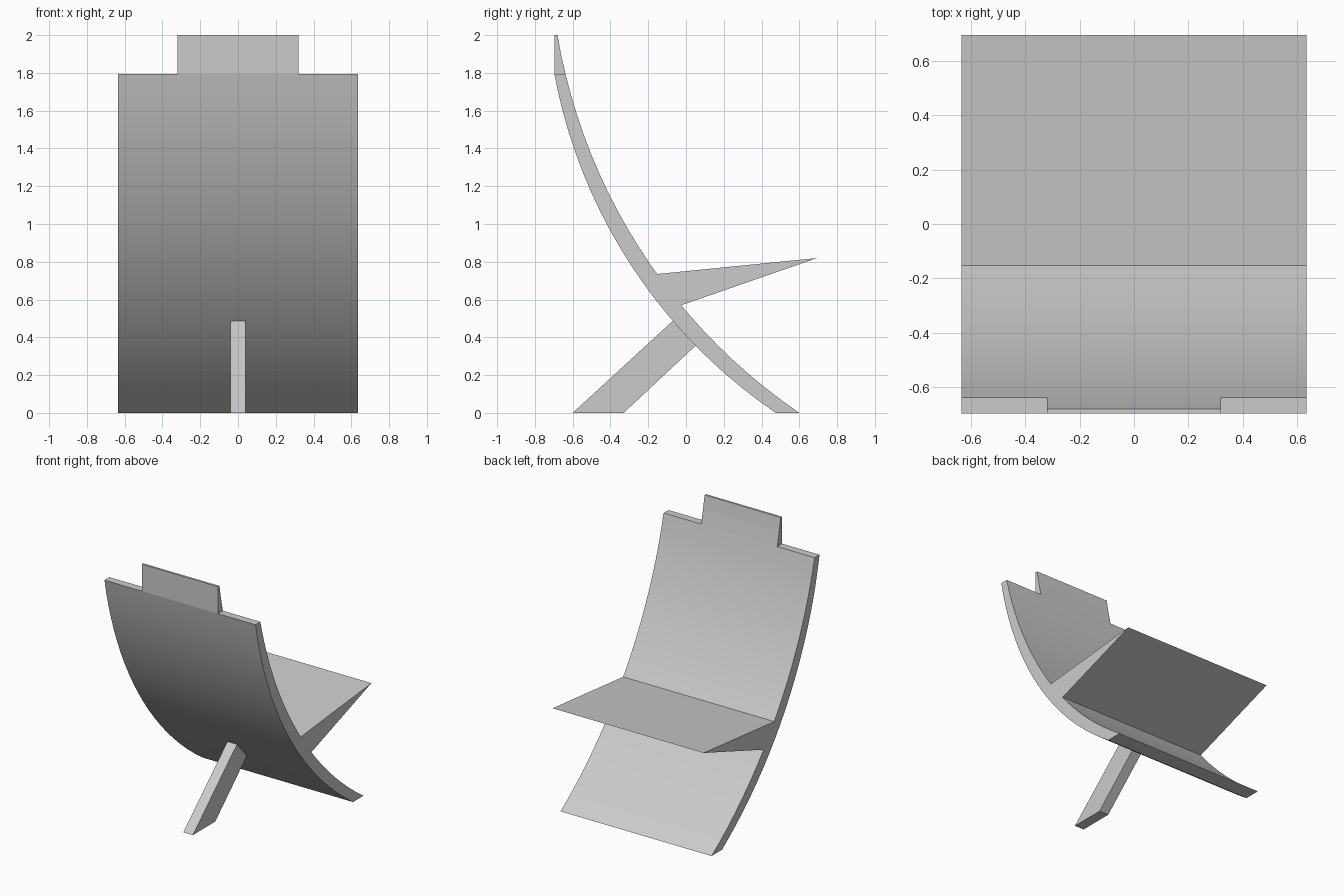
import bpy, bmesh
from math import atan2, cos, sin, hypot, radians

if "Cube" in bpy.data.objects:
    bpy.data.objects.remove(bpy.data.objects["Cube"])


def arc(p, q, r, n):
    """Points of the circular arc from p through q to r (all as (y, z))."""
    a1, b1 = q[0] - p[0], q[1] - p[1]
    a2, b2 = r[0] - q[0], r[1] - q[1]
    c1 = (a1 * (p[0] + q[0]) + b1 * (p[1] + q[1])) / 2
    c2 = (a2 * (q[0] + r[0]) + b2 * (q[1] + r[1])) / 2
    d = a1 * b2 - a2 * b1
    cy, cz = (c1 * b2 - b1 * c2) / d, (a1 * c2 - a2 * c1) / d
    rad = hypot(p[0] - cy, p[1] - cz)
    # angles measured from the -y direction, where the arcs lie
    t0 = atan2(p[1] - cz, cy - p[0])
    t1 = atan2(r[1] - cz, cy - r[0])
    ts = [t0 + (t1 - t0) * i / n for i in range(n + 1)]
    return [(cy - rad * cos(t), cz + rad * sin(t)) for t in ts]


def extrude_profile(name, profile, half_width):
    """Solid with a (y, z) side profile, extruded symmetrically along x."""
    bm = bmesh.new()
    face = bm.faces.new([bm.verts.new((-half_width, y, z)) for y, z in profile])
    ext = bmesh.ops.extrude_face_region(bm, geom=[face], use_keep_orig=True)
    moved = [v for v in ext["geom"] if isinstance(v, bmesh.types.BMVert)]
    bmesh.ops.translate(bm, verts=moved, vec=(2 * half_width, 0, 0))
    bmesh.ops.recalc_face_normals(bm, faces=bm.faces)
    mesh = bpy.data.meshes.new(name)
    bm.to_mesh(mesh)
    bm.free()
    ob = bpy.data.objects.new(name, mesh)
    bpy.context.collection.objects.link(ob)
    return ob


# Curved backrest running down to the floor
shoulder = (-0.638, 1.795)
inner = arc(shoulder, (-0.153, 0.735), (0.60, 0.0), 20)
outer = arc((0.475, 0.0), (-0.07, 0.487), (-0.697, 1.795), 20)
backrest = extrude_profile("backrest", inner + outer, 0.635)
bpy.context.view_layer.objects.active = backrest
backrest.select_set(True)
bpy.ops.object.shade_smooth_by_angle(angle=radians(30))

# Narrow tab on top, vertical at the front and tapering upwards
tab = [(-0.697, 1.795), shoulder, (-0.662, 1.9), (-0.68, 2.0), (-0.697, 2.0)]
extrude_profile("top_tab", tab, 0.32)

# Wedge seat, set slightly into the backrest
seat = [(-0.153, 0.735), (0.695, 0.82), (-0.025, 0.57), (-0.035, 0.565), (-0.163, 0.732)]
extrude_profile("seat", seat, 0.635)

# Single slanted prop leg behind the backrest
leg = [(-0.60, 0.0), (-0.33, 0.0), (0.05, 0.355), (0.06, 0.364), (-0.06, 0.496), (-0.07, 0.487)]
extrude_profile("prop_leg", leg, 0.04)
